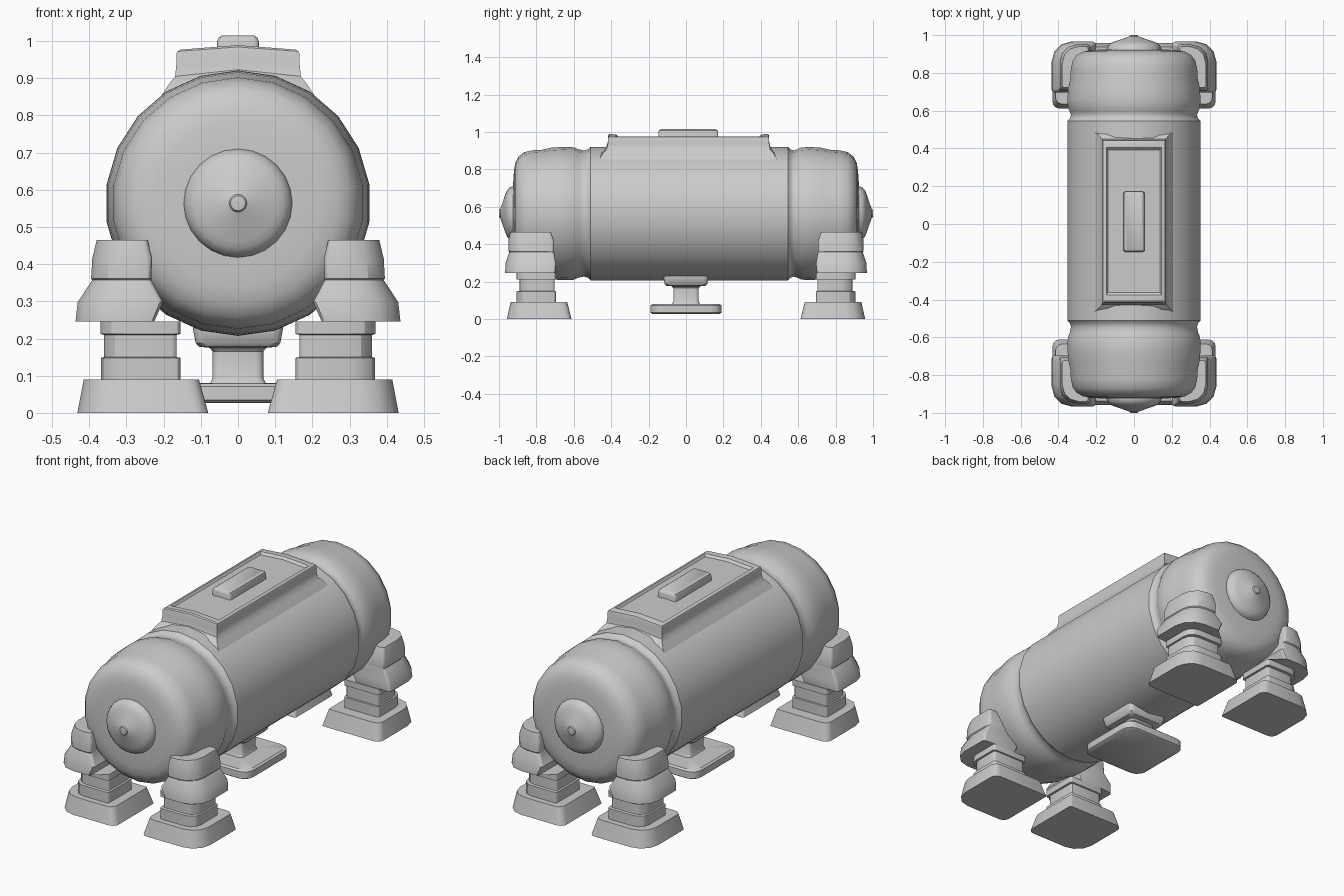
import bpy, bmesh
from math import sin, cos, pi, radians

AXIS_Z = 0.564


def loft(name, rings, angle=35):
    """Skin a stack of equal-length point rings and cap both ends."""
    bm = bmesh.new()
    loops = [[bm.verts.new(p) for p in r] for r in rings]
    n = len(loops[0])
    for a, b in zip(loops, loops[1:]):
        for i in range(n):
            j = (i + 1) % n
            bm.faces.new((a[i], a[j], b[j], b[i]))
    bm.faces.new(loops[0])
    bm.faces.new(loops[-1])
    bmesh.ops.recalc_face_normals(bm, faces=bm.faces)
    me = bpy.data.meshes.new(name)
    bm.to_mesh(me)
    bm.free()
    ob = bpy.data.objects.new(name, me)
    bpy.context.collection.objects.link(ob)
    bpy.ops.object.select_all(action='DESELECT')
    ob.select_set(True)
    bpy.context.view_layer.objects.active = ob
    bpy.ops.object.shade_smooth_by_angle(angle=radians(angle))
    return ob


def lathe(name, profile, n, angle=35):
    """Revolve (y, radius) pairs about the tank axis."""
    return loft(name, [[(r * sin(2 * pi * i / n), y, AXIS_Z + r * cos(2 * pi * i / n))
                        for i in range(n)] for y, r in profile], angle)


def rounded(x0, x1, y0, y1, radii, z, seg=3):
    """Rectangle with one radius per corner, anticlockwise from (x0, y0)."""
    pts = []
    corners = [(x0, y0, 1, 1), (x1, y0, -1, 1), (x1, y1, -1, -1), (x0, y1, 1, -1)]
    for k, ((x, y, sx, sy), r) in enumerate(zip(corners, radii)):
        for i in range(seg + 1):
            a = pi + pi / 2 * (k + i / seg)
            pts.append((x + sx * r + r * cos(a), y + sy * r + r * sin(a), z))
    return pts


# Tank: main barrel with a groove and a rounded cap at each end
tank = [(-0.925, 0.15), (-0.92, 0.225), (-0.913, 0.27), (-0.895, 0.305), (-0.865, 0.328),
        (-0.82, 0.338), (-0.77, 0.341), (-0.72, 0.352), (-0.66, 0.356), (-0.60, 0.354),
        (-0.575, 0.343), (-0.545, 0.337), (-0.525, 0.343), (-0.51, 0.357),
        (0.545, 0.357), (0.56, 0.343), (0.575, 0.337), (0.595, 0.343),
        (0.615, 0.353), (0.66, 0.356), (0.72, 0.352), (0.77, 0.341), (0.82, 0.338),
        (0.865, 0.328), (0.895, 0.305), (0.913, 0.27), (0.92, 0.225), (0.925, 0.15)]
lathe("tank_body", tank, 22, 40)

# Domed hubs in the centre of both ends
for side, name in ((-1, "front_hub"), (1, "rear_hub")):
    lathe(name, [(side * y, r) for y, r in
                 [(0.90, 0.146), (0.925, 0.146), (0.945, 0.138), (0.958, 0.122),
                  (0.966, 0.102), (0.993, 0.024), (0.999, 0.020), (1.0, 0.012)]], 24)


# Raised saddle on top with a flared foot and a shallow tray
def saddle_ring(hx, y0, y1, z, crown):
    return [(-hx, y0, z), (0, y0, z + crown), (hx, y0, z),
            (hx, y1, z), (0, y1, z + crown), (-hx, y1, z)]


loft("top_saddle", [saddle_ring(*r) for r in [
    (0.215, -0.47, 0.49, 0.84, 0.06), (0.185, -0.445, 0.47, 0.885, 0.025),
    (0.169, -0.425, 0.45, 0.905, 0.018), (0.166, -0.418, 0.445, 0.935, 0.012),
    (0.166, -0.418, 0.445, 0.964, 0.012), (0.163, -0.415, 0.442, 0.972, 0.012),
    (0.155, -0.408, 0.434, 0.977, 0.012), (0.146, -0.375, 0.405, 0.977, 0.010),
    (0.138, -0.362, 0.392, 0.966, 0.010)]])

# Handle block in the tray
loft("top_handle", [rounded(-h, h, 0.012 - l, 0.012 + l, [r] * 4, z) for h, l, r, z in [
    (0.056, 0.160, 0.012, 0.95), (0.056, 0.160, 0.012, 0.998),
    (0.052, 0.156, 0.010, 1.009), (0.043, 0.148, 0.008, 1.015)]])

# Outlet under the tank: flange, stem and square plate
loft("bottom_outlet", [rounded(-h, h, -h, h, [r] * 4, z) for h, r, z in [
    (0.180, 0.050, 0.027), (0.190, 0.055, 0.034), (0.190, 0.055, 0.071),
    (0.180, 0.050, 0.079), (0.074, 0.020, 0.081), (0.068, 0.020, 0.095),
    (0.068, 0.020, 0.165), (0.076, 0.022, 0.175), (0.105, 0.025, 0.178),
    (0.114, 0.025, 0.188), (0.121, 0.025, 0.226), (0.121, 0.025, 0.26)]])

# Legs: (x inner, x outer, y inner, y outer, outer corner radius, z)
leg = [(0.080, 0.432, 0.612, 0.958, 0.10, 0.0), (0.105, 0.415, 0.635, 0.938, 0.09, 0.09),
       (0.155, 0.368, 0.695, 0.905, 0.06, 0.09), (0.155, 0.368, 0.695, 0.905, 0.06, 0.148),
       (0.165, 0.361, 0.702, 0.890, 0.06, 0.150), (0.165, 0.361, 0.702, 0.890, 0.06, 0.210),
       (0.155, 0.370, 0.695, 0.905, 0.06, 0.212), (0.155, 0.370, 0.695, 0.905, 0.06, 0.246),
       (0.225, 0.437, 0.700, 0.967, 0.11, 0.246), (0.202, 0.431, 0.695, 0.965, 0.11, 0.298),
       (0.233, 0.392, 0.705, 0.945, 0.09, 0.357), (0.233, 0.395, 0.705, 0.950, 0.09, 0.362),
       (0.231, 0.392, 0.705, 0.950, 0.09, 0.415), (0.243, 0.380, 0.722, 0.940, 0.09, 0.465)]
for sx, xn in ((-1, "left"), (1, "right")):
    for sy, yn in ((-1, "front"), (1, "rear")):
        rings = []
        for x0, x1, y0, y1, r, z in leg:
            s = 0.035 if z < 0.1 and r > 0.08 else 0.015
            rings.append([(sx * x, sy * y, h) for x, y, h in
                          rounded(x0, x1, y0, y1, [0.01, s, r, s], z)])
        loft(f"{yn}_{xn}_leg", rings, 30)
